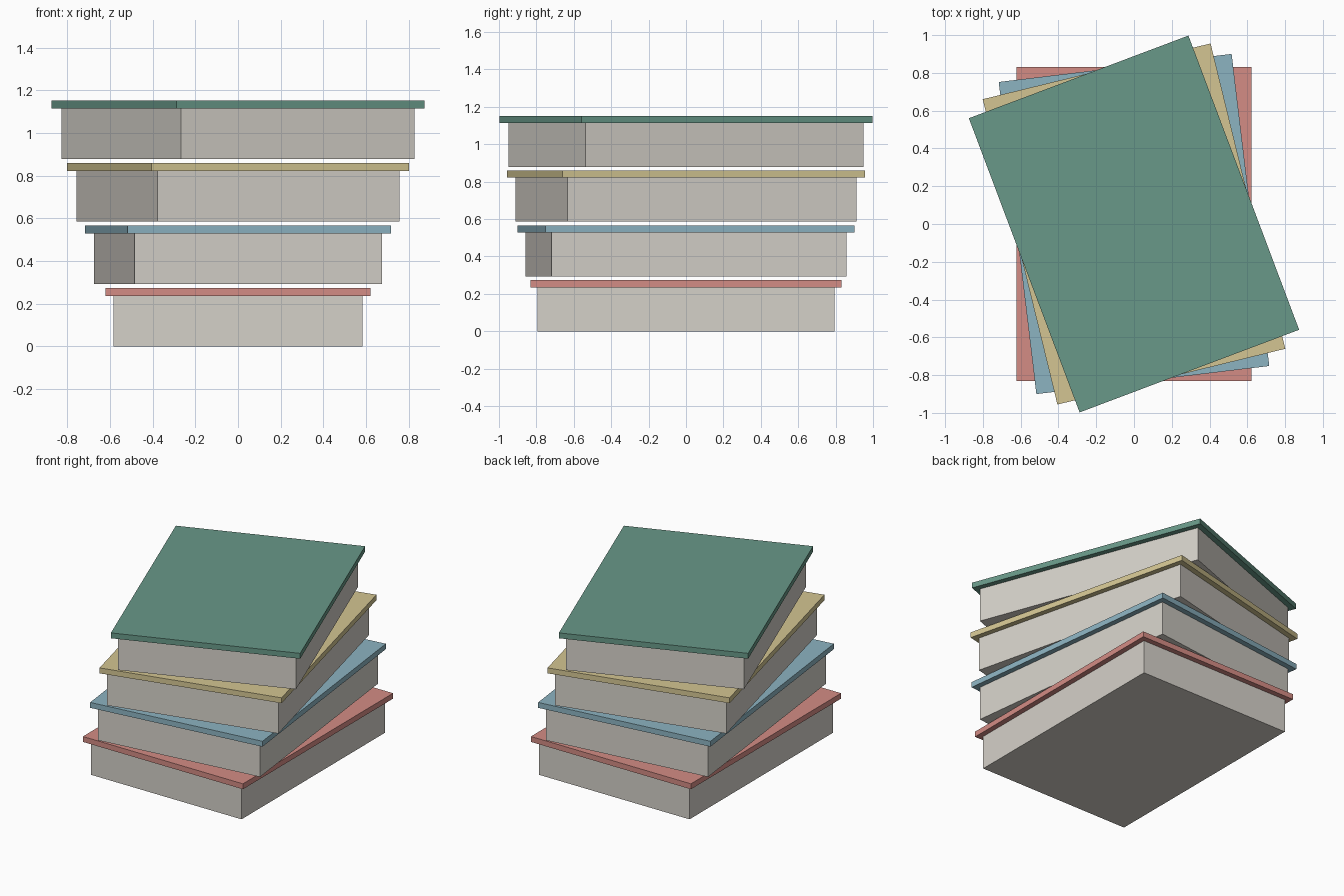
import bpy
import math

if "Cube" in bpy.data.objects:
    bpy.data.objects.remove(bpy.data.objects["Cube"])

STEP = 0.293     # height between books
TWIST = 0.12     # extra turn per book, radians


def material(name, rgb):
    """Flat colour given as sRGB 0-255."""
    mat = bpy.data.materials.new(name)
    lin = [((c / 255 + 0.055) / 1.055) ** 2.4 for c in rgb]
    mat.diffuse_color = (*lin, 1.0)
    mat.use_nodes = True
    mat.node_tree.nodes["Principled BSDF"].inputs["Base Color"].default_value = mat.diffuse_color
    return mat


def box(name, size, z0, z1, turn, mat):
    bpy.ops.mesh.primitive_cube_add(size=1, location=(0, 0, (z0 + z1) / 2),
                                    rotation=(0, 0, turn))
    ob = bpy.context.object
    ob.name = name
    ob.scale = (size[0], size[1], z1 - z0)
    bpy.ops.object.transform_apply(location=False, rotation=False, scale=True)
    ob.data.materials.append(mat)
    return ob


paper = material("paper", (213, 209, 201))
covers = [
    ("red", (212, 140, 133)),
    ("blue", (140, 179, 193)),
    ("tan", (211, 197, 146)),
    ("green", (104, 152, 136)),
]

# Stack of books, each a page block with an overhanging cover, fanned upward
for i, (colour, rgb) in enumerate(covers):
    z = i * STEP
    box(f"{colour}_book_pages", (1.168, 1.59), z, z + 0.235, i * TWIST, paper)
    box(f"{colour}_book_cover", (1.242, 1.664), z + 0.235, z + 0.273,
        i * TWIST, material(f"{colour} cover", rgb))
